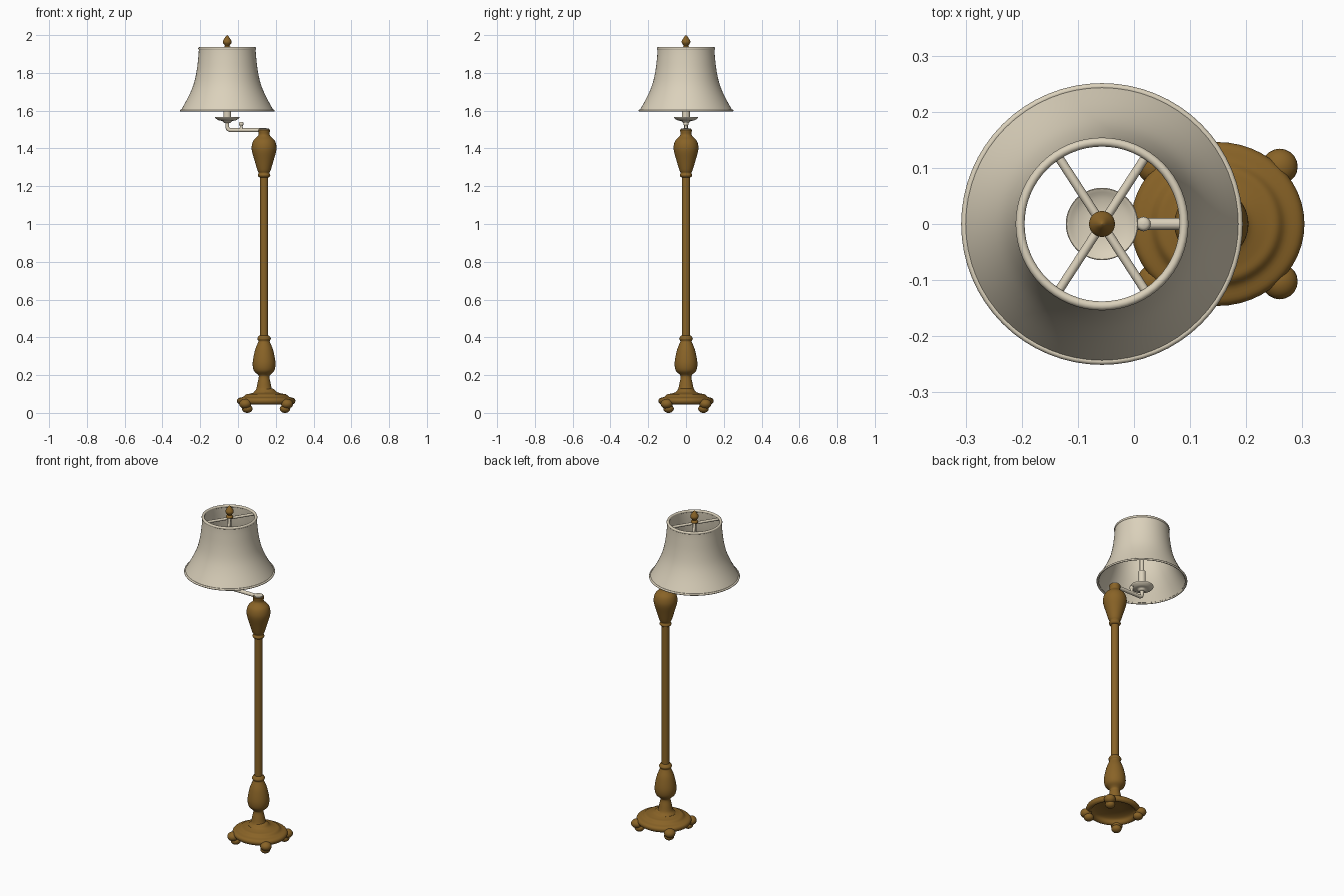
import bpy, bmesh, math
from mathutils import Vector

cube = bpy.data.objects.get("Cube")
if cube:
    bpy.data.objects.remove(cube, do_unlink=True)

POST_X, SHADE_X, BASE_X = 0.138, -0.057, 0.149


def make_material(name, rgb):
    mat = bpy.data.materials.new(name)
    mat.use_nodes = True
    mat.diffuse_color = (*rgb, 1)
    mat.node_tree.nodes["Principled BSDF"].inputs["Base Color"].default_value = (*rgb, 1)
    return mat


wood = make_material("warm brown", (0.25, 0.125, 0.02))
cream = make_material("cream", (0.71, 0.64, 0.50))


def finish(name, bm, mat, angle=40):
    bmesh.ops.recalc_face_normals(bm, faces=bm.faces)
    mesh = bpy.data.meshes.new(name)
    bm.to_mesh(mesh)
    bm.free()
    mesh.materials.append(mat)
    obj = bpy.data.objects.new(name, mesh)
    bpy.context.collection.objects.link(obj)
    bpy.ops.object.select_all(action='DESELECT')
    obj.select_set(True)
    bpy.context.view_layer.objects.active = obj
    bpy.ops.object.shade_smooth_by_angle(angle=math.radians(angle))
    return obj


def smooth_profile(points, steps=4):
    # Catmull-Rom curve through the profile points
    pts = [Vector(p) for p in points]
    pts = [pts[0]] + pts + [pts[-1]]
    out = []
    for a, b, c, d in zip(pts, pts[1:], pts[2:], pts[3:]):
        for i in range(steps):
            t = i / steps
            out.append(0.5 * (2 * b + (c - a) * t + (2 * a - 5 * b + 4 * c - d) * t * t
                              + (3 * b - a - 3 * c + d) * t ** 3))
    return out + [pts[-1]]


def lathe(name, points, x, mat, closed=False, sides=48):
    bm = bmesh.new()
    verts = [bm.verts.new((max(r, 0), 0, z)) for r, z in points]
    edges = [bm.edges.new(pair) for pair in zip(verts, verts[1:])]
    if closed:
        edges.append(bm.edges.new((verts[-1], verts[0])))
    bmesh.ops.spin(bm, geom=verts + edges, axis=(0, 0, 1), cent=(0, 0, 0),
                   angle=math.tau, steps=sides, use_merge=True)
    bmesh.ops.remove_doubles(bm, verts=bm.verts, dist=0.0002)
    obj = finish(name, bm, mat)
    obj.location.x = x
    return obj


def tube(name, points, radius, mat):
    # Rounded pipe along a polyline
    curve = bpy.data.curves.new(name, 'CURVE')
    curve.dimensions = '3D'
    curve.bevel_depth = radius
    curve.bevel_resolution = 3
    curve.use_fill_caps = True
    spline = curve.splines.new('POLY')
    spline.points.add(len(points) - 1)
    for p, co in zip(spline.points, points):
        p.co = (*co, 1)
    obj = bpy.data.objects.new(name, curve)
    bpy.context.collection.objects.link(obj)
    bpy.ops.object.select_all(action='DESELECT')
    obj.select_set(True)
    bpy.context.view_layer.objects.active = obj
    bpy.ops.object.convert(target='MESH')
    obj = bpy.context.view_layer.objects.active
    obj.data.materials.append(mat)
    bpy.ops.object.shade_smooth_by_angle(angle=math.radians(50))
    return obj


# Hollow stepped base
base = lathe("base", smooth_profile([
    (0.025, 0.13), (0.04, 0.125), (0.055, 0.11), (0.08, 0.102), (0.10, 0.098),
    (0.115, 0.085), (0.138, 0.078), (0.146, 0.066), (0.142, 0.052), (0.13, 0.045),
    (0.118, 0.052), (0.105, 0.072), (0.06, 0.085), (0.0, 0.085)]), BASE_X, wood)
base.scale.x = 1.06

# Four scrolled feet, each a knuckle on the rim and a toe on the floor
for sx in (-1, 1):
    for sy in (-1, 1):
        side = ("left" if sx > 0 else "right") + ("_back" if sy > 0 else "_front")
        bm = bmesh.new()
        for reach, z, radius, height in ((0.142, 0.048, 0.032, 0.026), (0.128, 0.022, 0.028, 0.022)):
            ball = bmesh.ops.create_uvsphere(bm, u_segments=20, v_segments=12, radius=1)["verts"]
            bmesh.ops.scale(bm, vec=(radius, radius, height), verts=ball)
            bmesh.ops.translate(bm, verts=ball, vec=(sx * reach * 0.78, sy * reach * 0.72, z))
        foot = finish("foot_" + side, bm, wood, 60)
        foot.location.x = BASE_X

# Turned pedestal with its lower vase
lathe("lower_vase", smooth_profile([
    (0.0, 0.10), (0.055, 0.105), (0.042, 0.125), (0.034, 0.16), (0.028, 0.19),
    (0.033, 0.202), (0.053, 0.222), (0.060, 0.25), (0.058, 0.285), (0.047, 0.335),
    (0.033, 0.37), (0.030, 0.38), (0.036, 0.392), (0.031, 0.403), (0.022, 0.41),
    (0.0, 0.41)]), POST_X, wood)
lathe("pole", [(0.022, 0.40), (0.022, 1.27)], POST_X, wood, sides=32)

# Upper vase
lathe("upper_vase", smooth_profile([
    (0.0, 1.245), (0.024, 1.247), (0.033, 1.258), (0.028, 1.27), (0.035, 1.285),
    (0.050, 1.335), (0.064, 1.385), (0.065, 1.415), (0.056, 1.442), (0.036, 1.462),
    (0.029, 1.475), (0.031, 1.495), (0.028, 1.50), (0.0, 1.50)]), POST_X, wood)

# Swing arm with hub, elbow and turn key
lathe("arm_hub", [(0, 1.497), (0.026, 1.497), (0.026, 1.506), (0, 1.508)], POST_X, cream)
tube("swing_arm", [(POST_X, 0, 1.497), (SHADE_X + 0.015, 0, 1.497),
                   (SHADE_X + 0.004, 0, 1.502), (SHADE_X, 0, 1.514),
                   (SHADE_X, 0, 1.56)], 0.011, cream)
lathe("arm_key", smooth_profile([(0.011, 1.50), (0.007, 1.517), (0.013, 1.527),
                                 (0.010, 1.538), (0.0, 1.541)]), 0.017, cream, sides=20)

# Dish, candle sleeve and stem under the shade
lathe("drip_dish", smooth_profile([
    (0.0, 1.535), (0.016, 1.536), (0.026, 1.545), (0.045, 1.549), (0.062, 1.560),
    (0.063, 1.566), (0.048, 1.559), (0.028, 1.555), (0.0, 1.555)]), SHADE_X, cream)
lathe("candle_sleeve", [(0, 1.55), (0.021, 1.55), (0.021, 1.66), (0, 1.66)], SHADE_X, cream, sides=24)
lathe("stem", [(0.012, 1.65), (0.012, 1.935)], SHADE_X, cream, sides=20)

# Bell shade as a thin closed shell
outer = smooth_profile([(0.150, 1.93), (0.153, 1.885), (0.162, 1.81), (0.178, 1.74),
                        (0.205, 1.675), (0.246, 1.60)])
inner = [(r - 0.008, z) for r, z in reversed(outer)]
lathe("shade", [tuple(p) for p in outer] + inner, SHADE_X, cream, closed=True, sides=64)


# Rolled trims at both rims
def trim(name, radius, z, thickness):
    ring = [(radius + thickness * math.cos(a), z + thickness * math.sin(a))
            for a in (math.tau * i / 10 for i in range(10))]
    lathe(name, ring, SHADE_X, cream, closed=True, sides=64)


trim("shade_top_trim", 0.146, 1.929, 0.008)
trim("shade_bottom_trim", 0.245, 1.600, 0.006)

# Four spokes carrying the shade
for i, degrees in enumerate((57, 123, 237, 303)):
    a = math.radians(degrees)
    tube("spoke_%d" % (i + 1), [(SHADE_X, 0, 1.922), (SHADE_X + 0.143 * math.cos(a),
                                0.143 * math.sin(a), 1.922)], 0.008, cream)

# Finial
lathe("finial", smooth_profile([
    (0.0, 1.925), (0.018, 1.926), (0.019, 1.936), (0.012, 1.943), (0.022, 1.958),
    (0.022, 1.97), (0.013, 1.985), (0.006, 1.995), (0.0, 2.0)]), SHADE_X, wood, sides=24)
